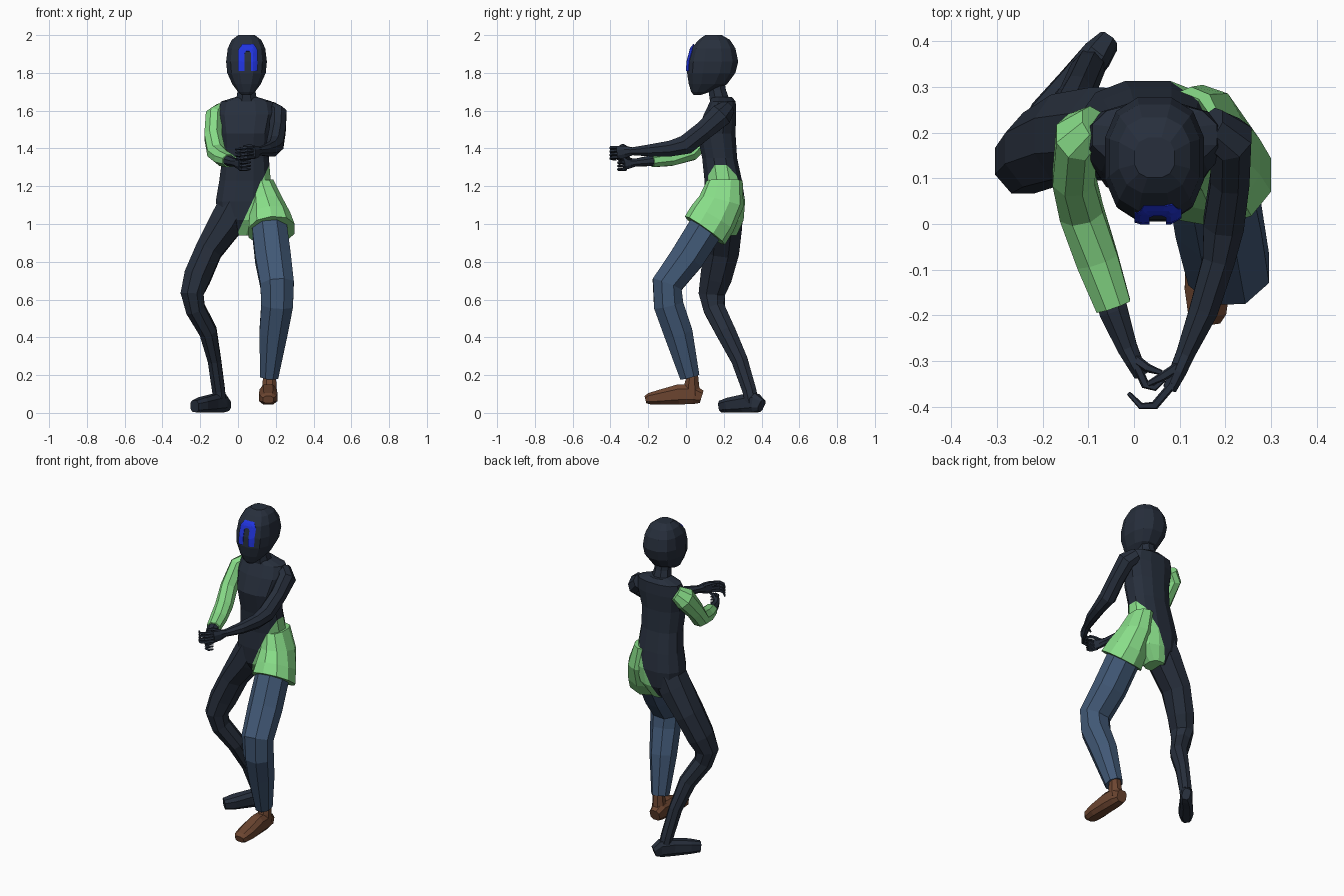
import bpy, bmesh, math
from mathutils import Vector


def material(name, rgb):
    m = bpy.data.materials.new(name)
    m.diffuse_color = (*rgb, 1)
    return m


DARK = material("dark slate", (0.020, 0.028, 0.045))
GREEN = material("light green", (0.25, 0.73, 0.25))
DENIM = material("denim blue", (0.053, 0.098, 0.180))
BROWN = material("shoe brown", (0.150, 0.060, 0.030))
BLUE = material("bright blue", (0.015, 0.035, 0.75))
X, Z = Vector((1, 0, 0)), Vector((0, 0, 1))


def finish(name, bm, *mats):
    me = bpy.data.meshes.new(name)
    bm.to_mesh(me)
    bm.free()
    ob = bpy.data.objects.new(name, me)
    for m in mats:
        me.materials.append(m)
    bpy.context.collection.objects.link(ob)
    return ob


def loft_mesh(rings, n=8, power=2.0, axis=None, ref=X):
    """Rings are (x, y, z, side radius, depth radius, optional own axis)."""
    bm = bmesh.new()
    pts = [Vector(r[:3]) for r in rings]
    loops = []
    for i, r in enumerate(rings):
        t = Vector(r[5]) if len(r) > 5 else axis
        if t is None:
            t = pts[min(i + 1, len(pts) - 1)] - pts[max(i - 1, 0)]
        t = t.normalized()
        u = (ref - t * ref.dot(t)).normalized()
        v = t.cross(u)
        loop = []
        for k in range(n):
            a = 2 * math.pi * (k + 0.5) / n
            c, s = (math.copysign(abs(w) ** (2 / power), w) for w in (math.cos(a), math.sin(a)))
            loop.append(bm.verts.new(pts[i] + u * c * r[3] + v * s * r[4]))
        loops.append(loop)
    for a, b in zip(loops, loops[1:]):
        for k in range(n):
            bm.faces.new((a[k], a[(k + 1) % n], b[(k + 1) % n], b[k]))
    bm.faces.new(loops[0])
    bm.faces.new(loops[-1])
    bmesh.ops.recalc_face_normals(bm, faces=bm.faces)
    return bm


def loft(name, mat, rings, **kw):
    return finish(name, loft_mesh(rings, **kw), mat)


# Head: (z, front y, back y, half width)
head = loft("head", DARK, [
    (0.045, (f + b) / 2, z, w, (b - f) / 2) for z, f, b, w in [
        (2.0, .10, .19, .045), (1.975, .065, .235, .08), (1.93, .025, .265, .102),
        (1.86, .006, .28, .111), (1.80, .002, .265, .105), (1.74, .012, .22, .077),
        (1.70, .026, .13, .047), (1.683, .04, .08, .025)]],
    n=12, power=2.5, axis=Z)
loft("neck", DARK, [(.045, .155, 1.78, .05, .05), (.045, .165, 1.71, .05, .05),
                    (.045, .185, 1.63, .065, .06)], axis=Z)

# Arch mark on the face: a thin strip draped on the head
bpy.context.view_layer.update()
outer = [(-.048, 1.81), (-.048, 1.92), (-.03, 1.948), (.03, 1.948), (.048, 1.92), (.048, 1.81)]
inner = [(-.018, 1.81), (-.018, 1.90), (-.010, 1.913), (.010, 1.913), (.018, 1.90), (.018, 1.81)]
bm = bmesh.new()
rows = []
for i in range(5):
    for s in range(4 if i < 4 else 5):
        o = Vector(outer[i]).lerp(Vector(outer[i + 1]), s / 4)
        n = Vector(inner[i]).lerp(Vector(inner[i + 1]), s / 4)
        row = []
        for w in range(4):
            p = o.lerp(n, w / 3)
            hit, loc, nor, _ = head.ray_cast(Vector((.052 + p.x, -1, p.y)), Vector((0, 1, 0)))
            row.append(bm.verts.new(loc + nor * .004))
        rows.append(row)
for a, b in zip(rows, rows[1:]):
    for w in range(3):
        bm.faces.new((a[w], b[w], b[w + 1], a[w + 1]))
arch = finish("face_arch", bm, BLUE)
arch.modifiers.new("thickness", "SOLIDIFY").thickness = .003

# Torso: cut by a slanted plane, the hip side of it is green
bm = loft_mesh([
    (.045, .19, 1.672, .06, .055), (.045, .195, 1.648, .14, .07), (.045, .18, 1.58, .155, .088),
    (.04, .16, 1.48, .135, .105), (.04, .178, 1.35, .127, .095), (.037, .197, 1.23, .14, .102),
    (.03, .203, 1.12, .152, .113), (.025, .203, 1.02, .13, .105), (.025, .21, .94, .05, .06)],
    n=12, power=2.4, axis=Z)
co, no = Vector((.06, 0, 1.085)), Vector((.225, 0, -.105))
bmesh.ops.bisect_plane(bm, geom=bm.verts[:] + bm.edges[:] + bm.faces[:], plane_co=co, plane_no=no)
for f in bm.faces:
    f.material_index = int((f.calc_center_median() - co).dot(no) > 0)
finish("torso", bm, DARK, GREEN)

# Flared shirt hem over the left hip
loft("shirt_hem", GREEN, [
    (.125, .205, 1.23, .065, .095, (.1, 0, -1)),
    (.15, .188, 1.12, .09, .12, (.1, -.25, -1)),
    (.168, .14, 1.03, .113, .13, (.12, -.5, -.85)),
    (.178, .1, .965, .128, .13, (.1, -.57, -.8))], n=10, power=2.2)

# Right arm: green sleeve, bare forearm
loft("right_sleeve", GREEN, [
    (-.085, .22, 1.605, .04, .045), (-.125, .19, 1.57, .05, .068), (-.132, .1, 1.465, .05, .055),
    (-.115, .025, 1.38, .052, .05), (-.08, -.08, 1.348, .05, .044), (-.045, -.18, 1.335, .042, .037)])
loft("right_forearm", DARK, [
    (-.055, -.15, 1.336, .034, .03), (-.045, -.19, 1.334, .034, .03), (-.015, -.27, 1.325, .024, .022),
    (.0, -.30, 1.322, .02, .03), (.015, -.33, 1.318, .016, .034)])

# Left arm: all dark
loft("left_arm", DARK, [
    (.165, .215, 1.61, .045, .045), (.212, .185, 1.577, .05, .066), (.21, .1, 1.50, .046, .055),
    (.196, .0, 1.42, .048, .056), (.185, -.08, 1.40, .038, .045), (.152, -.19, 1.39, .034, .034),
    (.112, -.285, 1.385, .022, .022), (.097, -.32, 1.382, .02, .034), (.078, -.36, 1.378, .016, .038)])

# Fingers, four on each hand, curling inwards
for i in range(4):
    d = i * .018
    loft("left_finger", DARK, [
        (.085, -.35, 1.407 - d, .009, .010), (.045, -.397, 1.405 - d, .009, .010),
        (.015, -.398, 1.40 - d, .008, .008), (-.012, -.37, 1.395 - d, .005, .005)], n=5, ref=Z)
    loft("right_finger", DARK, [
        (.008, -.315, 1.345 - d, .009, .010), (.025, -.352, 1.343 - d, .009, .010),
        (.045, -.358, 1.343 - d, .008, .008), (.066, -.34, 1.345 - d, .005, .005)], n=5, ref=Z)
loft("left_thumb", DARK, [(.10, -.31, 1.40, .01, .012), (.06, -.335, 1.415, .01, .01),
                          (.03, -.35, 1.41, .006, .006)], n=5, ref=Z)
loft("right_thumb", DARK, [(-.005, -.29, 1.335, .01, .012), (.03, -.315, 1.355, .01, .01),
                           (.06, -.325, 1.36, .006, .006)], n=5, ref=Z)

# Left leg: denim trouser leg and shoe
loft("left_trouser_leg", DENIM, [
    (.15, .17, 1.08, .085, .09), (.167, .1, .97, .1, .1), (.185, .005, .82, .102, .097),
    (.207, -.10, .68, .096, .088), (.207, -.092, .57, .091, .085), (.187, -.04, .42, .08, .082),
    (.165, .02, .19, .052, .056)], n=8)
loft("left_ankle", BROWN, [(.168, .035, .21, .036, .03), (.166, .03, .15, .04, .042),
                           (.162, .03, .09, .044, .05)], axis=Z)
loft("left_shoe", BROWN, [
    (.16, .083, .085, .034, .036), (.16, .04, .098, .045, .055), (.16, -.04, .098, .048, .056),
    (.16, -.14, .083, .052, .041), (.16, -.195, .075, .044, .032), (.16, -.215, .07, .03, .02)],
    power=2.8)

# Right leg: all dark, foot turned outwards
loft("right_leg", DARK, [
    (.0, .2, 1.12, .10, .105), (-.065, .198, 1.0, .098, .108), (-.155, .188, .86, .077, .102),
    (-.215, .16, .72, .077, .09), (-.243, .137, .63, .066, .076), (-.225, .15, .55, .056, .062),
    (-.158, .21, .43, .05, .057), (-.125, .283, .28, .038, .047), (-.103, .335, .12, .037, .04),
    (-.095, .35, .05, .035, .038)], n=8)
loft("right_foot", DARK, [
    (-.055, .40, .038, .024, .034), (-.08, .37, .052, .035, .053), (-.13, .31, .05, .038, .051),
    (-.19, .235, .042, .044, .042), (-.23, .19, .035, .03, .033)], power=2.8)
